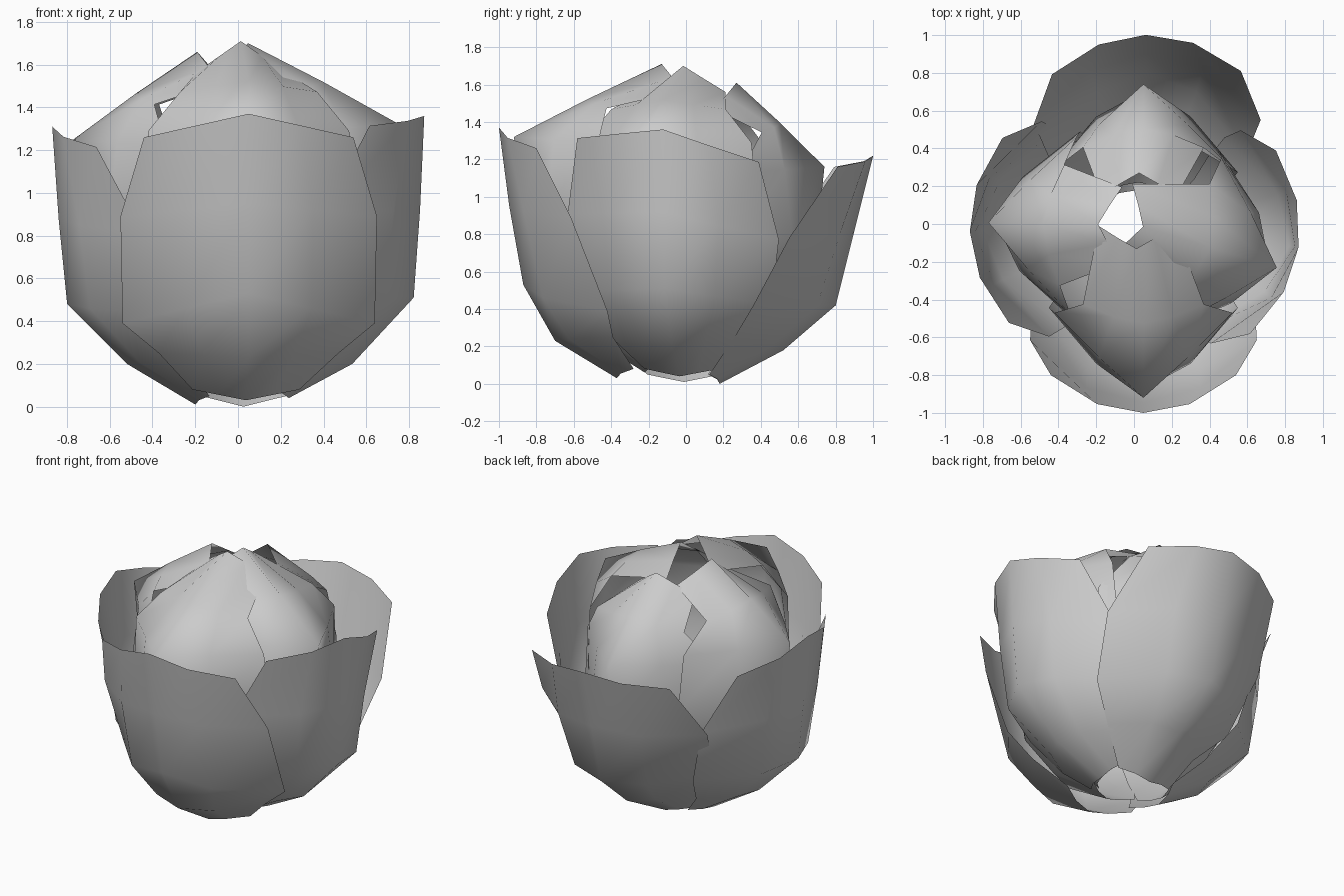
import bpy, bmesh, math
from mathutils import Matrix, Vector

if "Cube" in bpy.data.objects:
    bpy.data.objects.remove(bpy.data.objects["Cube"])

COLS = (-1, -.5, 0, .5, 1)

def petal(name, rows, facing, shift=0.0, turn=0.0, roll=0.0):
    """Lofted sheet; row = (reach, height, half width, side depth, side rise, crease)."""
    bm = bmesh.new()
    rot = Matrix.Rotation(math.radians(facing + turn), 4, 'Z')
    grid = []
    for reach, z, w, d, rise, crease in rows:
        line = []
        for t in COLS:
            x = w * t
            depth = d * (abs(t) ** 2.1 * (1 - crease) + abs(t) * crease)
            grow = min(1, reach / 0.5)
            p = Vector((x + shift * grow, -reach + depth,
                        z + rise * abs(t) + roll * x * min(1, z)))
            line.append(bm.verts.new(rot @ p))
        grid.append(line)
    for a, b in zip(grid, grid[1:]):
        for i in range(len(COLS) - 1):
            bm.faces.new((a[i], a[i + 1], b[i + 1], b[i]))
    me = bpy.data.meshes.new(name)
    bm.to_mesh(me)
    bm.free()
    for f in me.polygons:
        f.use_smooth = True
    ob = bpy.data.objects.new(name, me)
    bpy.context.collection.objects.link(ob)
    return ob

# Outer petals: cross-sections nest front over sides over back
WIDE = [(.25, .09, .05, 0), (.42, .31, .02, 0), (.59, .45, -.14, 0),
        (.60, .33, -.06, 0), (.49, .20, -.11, 0)]
SIDE = [(.20, .06, .04, 0), (.33, .24, .01, 0), (.52, .42, -.05, 0),
        (.57, .37, -.08, 0), (.49, .19, -.11, 0)]
BACK = [(.20, .06, .05, 0), (.34, .28, .05, 0), (.52, .45, .0, 0),
        (.60, .36, -.04, 0), (.50, .20, -.06, 0)]
OUTER = [  # name, facing, shift, turn, roll, cross-sections, profile
    ("front", 0, .05, 0, 0, WIDE, [(.37, .03), (.70, .23), (.87, .53), (.945, .95), (1.0, 1.37)]),
    ("right", 90, 0, -8, -.13, SIDE, [(.24, .04), (.54, .20), (.83, .51), (.86, .92), (.88, 1.36)]),
    ("back", 180, -.08, 1, 0, BACK, [(.18, .0), (.52, .18), (.80, .42), (.90, .82), (1.0, 1.22)]),
    ("left", 270, .01, 2, .03, SIDE, [(.20, .01), (.52, .20), (.80, .48), (.84, .88), (.87, 1.31)]),
]
for name, facing, shift, turn, roll, shape, prof in OUTER:
    rows = [p + s for p, s in zip(prof, shape)]
    petal("outer_petal_" + name, rows, facing, shift, turn, roll)

# Inner petals: rise inside the cup, then fold over towards the centre
INNER = [  # name, facing, shift, turn, fold reach, fold z, tip reach, tip z
    ("front", 0, .05, 0, .92, 1.32, .13, 1.71),
    ("right", 90, 0, -17, .79, 1.32, .05, 1.70),
    ("back", 180, -.05, 0, .74, 1.16, .27, 1.61),
    ("left", 270, .02, -2, .77, 1.25, .19, 1.66),
]
for name, facing, shift, turn, fr, fz, tr, tz in INNER:
    mid_r, mid_z = tr + (fr - tr) * .5, tz - (tz - fz) * .48
    rows = [
        (.22, .06, .16, .06, .03, 0),
        (fr * .60, .27, .32, .24, .03, 0),
        (fr * .85, .60, .46, .40, -.04, 0),
        (fr * .95, fz - .36, .50, .43, -.03, .3),
        (fr, fz, .47, .45, -.03, .9),
        (mid_r, mid_z, .32, .10, -.05, .4),
        (tr, tz, .20, .12, -.14, .9),
    ]
    petal("inner_petal_" + name, rows, facing, shift, turn)
